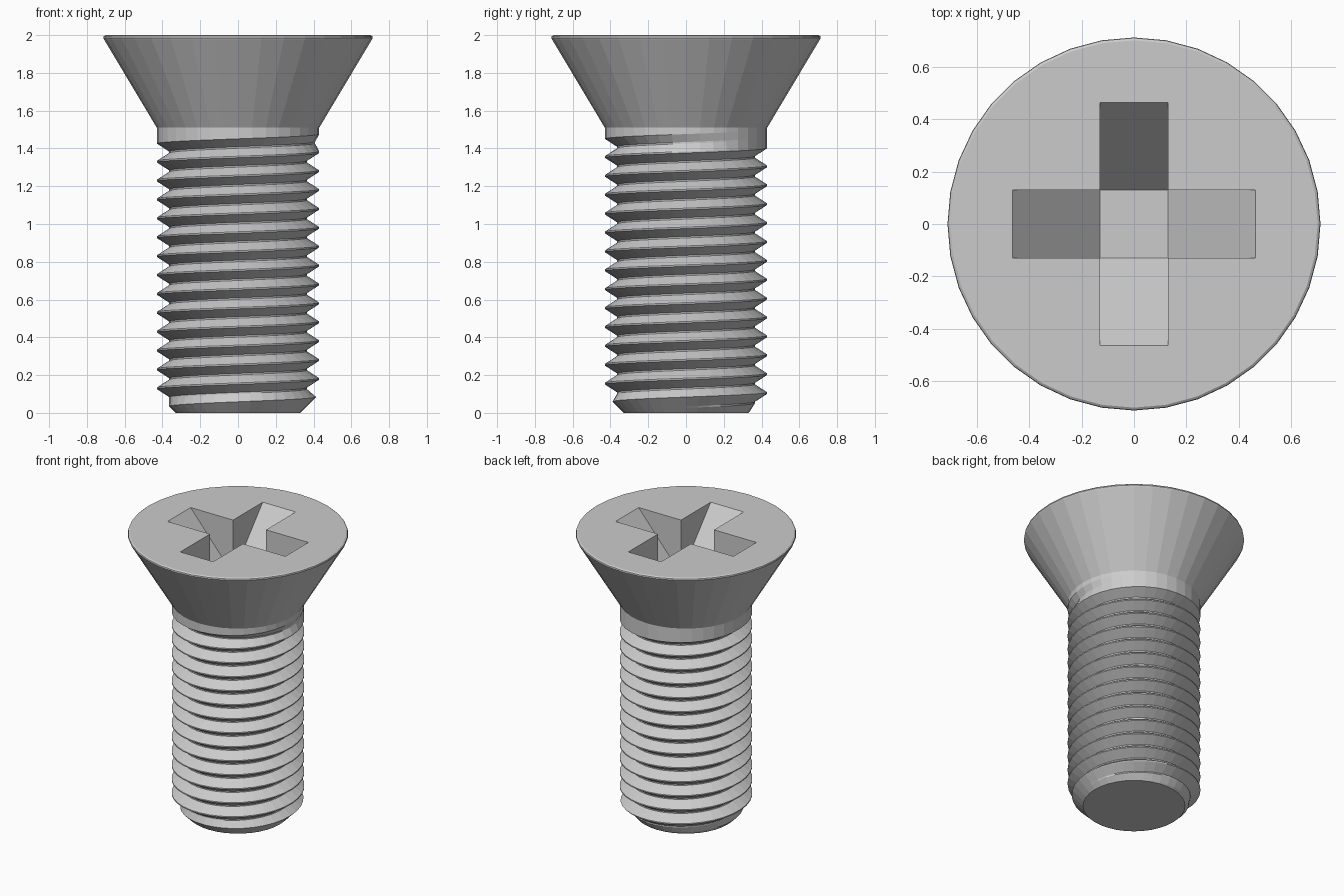
import bpy, bmesh
from math import cos, sin, pi
from mathutils import Matrix, Vector

SIDES = 36
PITCH = 0.1
START = 0.08          # height of the first crest at +x
CREST, ROOT = 0.43, 0.365
NECK_Z = 1.51         # where the shank meets the head
TIP_R = 0.33

cube = bpy.data.objects.get("Cube")
if cube:
    bpy.data.objects.remove(cube, do_unlink=True)

steel = bpy.data.materials.new("grey_steel")
steel.use_nodes = True
GREY = (0.6, 0.6, 0.6, 1)
steel.diffuse_color = GREY
steel.node_tree.nodes["Principled BSDF"].inputs["Base Color"].default_value = GREY


def finish(bm, name):
    bmesh.ops.recalc_face_normals(bm, faces=bm.faces)
    mesh = bpy.data.meshes.new(name)
    bm.to_mesh(mesh)
    bm.free()
    mesh.materials.append(steel)
    obj = bpy.data.objects.new(name, mesh)
    bpy.context.collection.objects.link(obj)
    return obj


def polar(r, i, z):
    a = 2 * pi * i / SIDES
    return (r * cos(a), r * sin(a), z)


# Threaded shank: a helical strip, chamfered at the tip, fading out at the neck
def thread_points(step):
    turn = step / SIDES
    fade = min(1, max(0, (13.12 - turn) / 0.35))
    groove = CREST - (CREST - ROOT) * fade
    for offset, r in ((-0.04, CREST), (0.04, CREST), (0.46, groove), (0.54, groove)):
        z = min(NECK_Z, max(0, START + PITCH * (turn + offset)))
        yield polar(min(r, TIP_R + z), step % SIDES, z)


bm = bmesh.new()
rows = [[bm.verts.new(p) for p in thread_points(s)]
        for s in range(-3 * SIDES, 17 * SIDES)]
for n in range(len(rows) - SIDES - 1):
    here = rows[n] + [rows[n + SIDES][0]]
    there = rows[n + 1] + [rows[n + 1 + SIDES][0]]
    for k in range(4):
        bm.faces.new((here[k], there[k], there[k + 1], here[k + 1]))
bmesh.ops.remove_doubles(bm, verts=bm.verts, dist=0.0005)
loose = [v for v in bm.verts if not v.link_faces]
bmesh.ops.delete(bm, geom=loose, context='VERTS')
bmesh.ops.holes_fill(bm, edges=[e for e in bm.edges if e.is_boundary], sides=0)
finish(bm, "threaded_shank")

# Countersunk head: revolved cone with a softened rim
bm = bmesh.new()
profile = [(CREST, NECK_Z), (0.708, 1.975), (0.713, 1.985), (0.711, 1.994), (0.702, 2.0)]
rings = [[bm.verts.new(polar(r, i, z)) for i in range(SIDES)] for r, z in profile]
for low, high in zip(rings, rings[1:]):
    for i in range(SIDES):
        j = (i + 1) % SIDES
        bm.faces.new((low[i], low[j], high[j], high[i]))
bm.faces.new(rings[0])
bm.faces.new(rings[-1])
head = finish(bm, "countersunk_head")

# Cross recess cutter: four sloping arms meeting at a flat square floor
HALF, FLOOR, TOP = 0.13, 1.61, 2.05
REACH = HALF + (0.465 - HALF) * (TOP - FLOOR) / (2.0 - FLOOR)
bm = bmesh.new()
arms = []
for q in range(4):
    turn = Matrix.Rotation(q * pi / 2, 3, 'Z')
    arms.append([bm.verts.new(turn @ Vector(p)) for p in (
        (REACH, -HALF, TOP), (REACH, HALF, TOP), (HALF, HALF, TOP), (HALF, HALF, FLOOR))])
for q in range(4):
    tip_a, tip_b, corner, floor = arms[q]
    last_corner, last_floor = arms[q - 1][2:]
    bm.faces.new((tip_a, tip_b, floor, last_floor))
    bm.faces.new((tip_b, corner, floor))
    bm.faces.new((last_corner, tip_a, last_floor))
bm.faces.new([a[3] for a in arms])
bm.faces.new([v for a in arms for v in a[:3]])
cutter = finish(bm, "recess_cutter")
cutter.hide_render = True

cut = head.modifiers.new("cross_recess", 'BOOLEAN')
cut.operation = 'DIFFERENCE'
cut.solver = 'EXACT'
cut.object = cutter
bpy.context.view_layer.objects.active = head
bpy.ops.object.modifier_apply(modifier=cut.name)
bpy.data.objects.remove(cutter, do_unlink=True)
